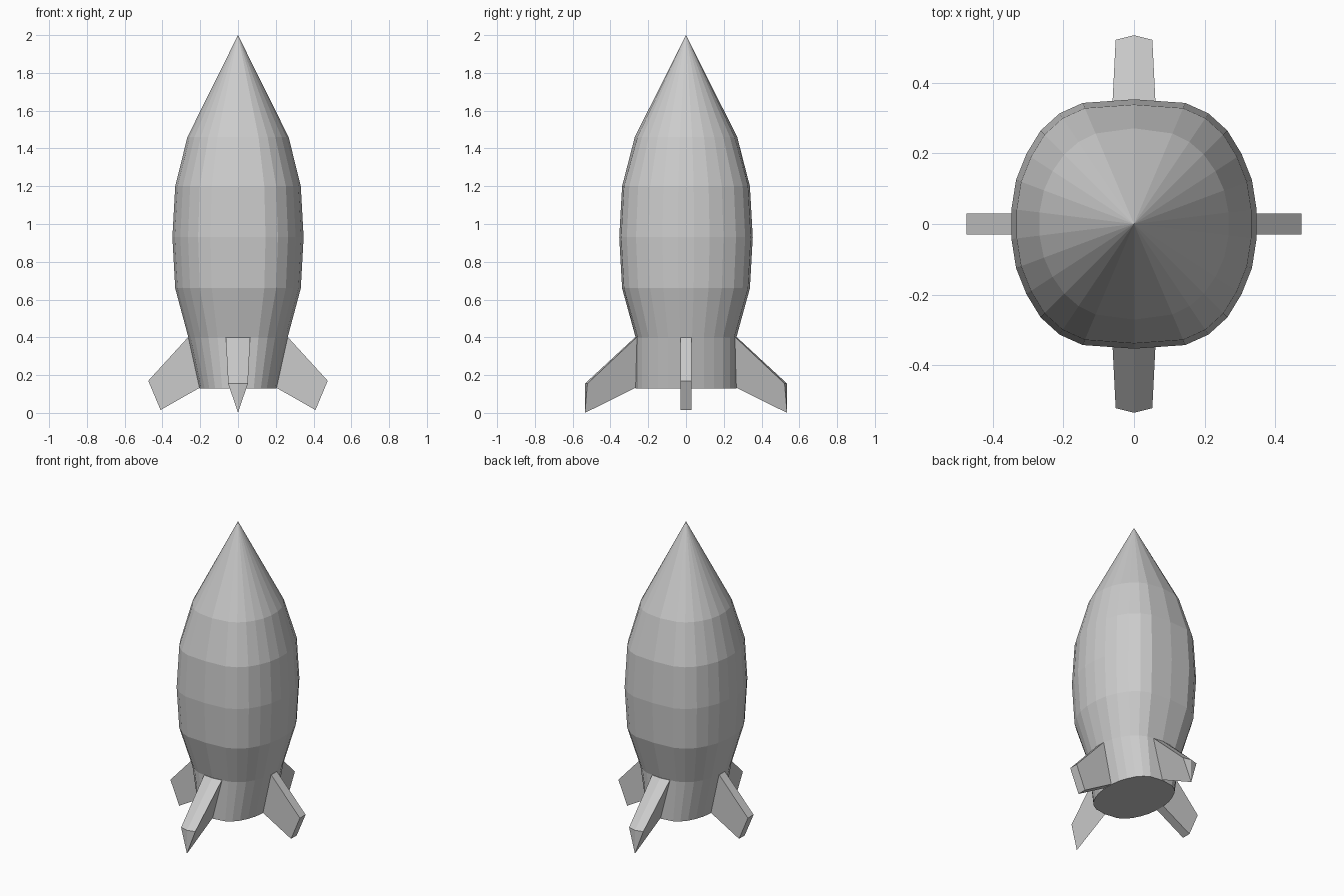
import bpy
import bmesh
from math import sin, cos, radians

old = bpy.data.objects.get("Cube")
if old:
    bpy.data.objects.remove(old, do_unlink=True)

grey = bpy.data.materials.new("light_grey")
grey.use_nodes = True
colour = (0.6, 0.6, 0.6, 1)
grey.diffuse_color = colour
grey.node_tree.nodes["Principled BSDF"].inputs["Base Color"].default_value = colour


def add_mesh(name, verts, faces):
    mesh = bpy.data.meshes.new(name)
    mesh.from_pydata(verts, [], faces)
    bm = bmesh.new()
    bm.from_mesh(mesh)
    bmesh.ops.recalc_face_normals(bm, faces=bm.faces)
    bm.to_mesh(mesh)
    bm.free()
    mesh.materials.append(grey)
    obj = bpy.data.objects.new(name, mesh)
    bpy.context.collection.objects.link(obj)
    return obj


# Slightly squared cross-section: angle and radius factor, from +x to +y
QUARTER = [(7, 1), (20.5, 1.02), (33, 1.04), (45, 1.07), (56, 1.08), (67, 1.065)]
half = QUARTER + [(90, 1.01)] + [(180 - a, f) for a, f in reversed(QUARTER)]
SECTION = half + [(a + 180, f) for a, f in half]

# Body rings: height, x radius, y radius, amount of squaring
RINGS = [(0.13, 0.205, 0.265, 0.7), (0.4, 0.265, 0.265, 0.7),
         (0.66, 0.335, 0.335, 1), (0.93, 0.35, 0.35, 1),
         (1.2, 0.335, 0.335, 1), (1.46, 0.27, 0.27, 0.5)]


def body():
    n = len(SECTION)
    verts, faces = [], [list(range(n))]
    for z, rx, ry, square in RINGS:
        for angle, factor in SECTION:
            k = 1 + (factor - 1) * square
            a = radians(angle)
            verts.append((rx * k * cos(a), ry * k * sin(a), z))
    for r in range(len(RINGS) - 1):
        for i in range(n):
            j = (i + 1) % n
            faces.append((r * n + i, r * n + j, (r + 1) * n + j, (r + 1) * n + i))
    # Pointed nose
    tip, last = len(verts), (len(RINGS) - 1) * n
    verts.append((0, 0, 2))
    faces += [(last + i, last + (i + 1) % n, tip) for i in range(n)]
    add_mesh("rocket_body", verts, faces)


def side_fin(name, s):
    # Flat slab with its root buried in the body
    outline = [(0.2, 0.4), (0.265, 0.4), (0.475, 0.17), (0.41, 0.015), (0.205, 0.132), (0.18, 0.132)]
    n = len(outline)
    verts = [(s * x, y, z) for y in (-0.03, 0.03) for x, z in outline]
    faces = [list(range(n)), list(range(n, 2 * n))]
    faces += [(i, (i + 1) % n, (i + 1) % n + n, i + n) for i in range(n)]
    add_mesh(name, verts, faces)


def keel_fin(name, s):
    # Wedge section: wide ridged top, sharp keel below
    def section(w, y_side, y_mid, top, bottom):
        return [(-w, s * y_side, top), (0, s * y_mid, top),
                (w, s * y_side, top), (0, s * y_mid, bottom)]
    verts = (section(0.065, 0.2, 0.21, 0.4, 0.135)
             + section(0.065, 0.262, 0.27, 0.4, 0.132)
             + section(0.052, 0.522, 0.535, 0.155, 0))
    faces = [(0, 1, 2, 3), (8, 9, 11), (9, 10, 11)]
    for r in (0, 4):
        for i in range(4):
            j = (i + 1) % 4
            faces.append((r + i, r + j, r + 4 + j, r + 4 + i))
    add_mesh(name, verts, faces)


body()
side_fin("left_fin", 1)
side_fin("right_fin", -1)
keel_fin("front_fin", -1)
keel_fin("back_fin", 1)
